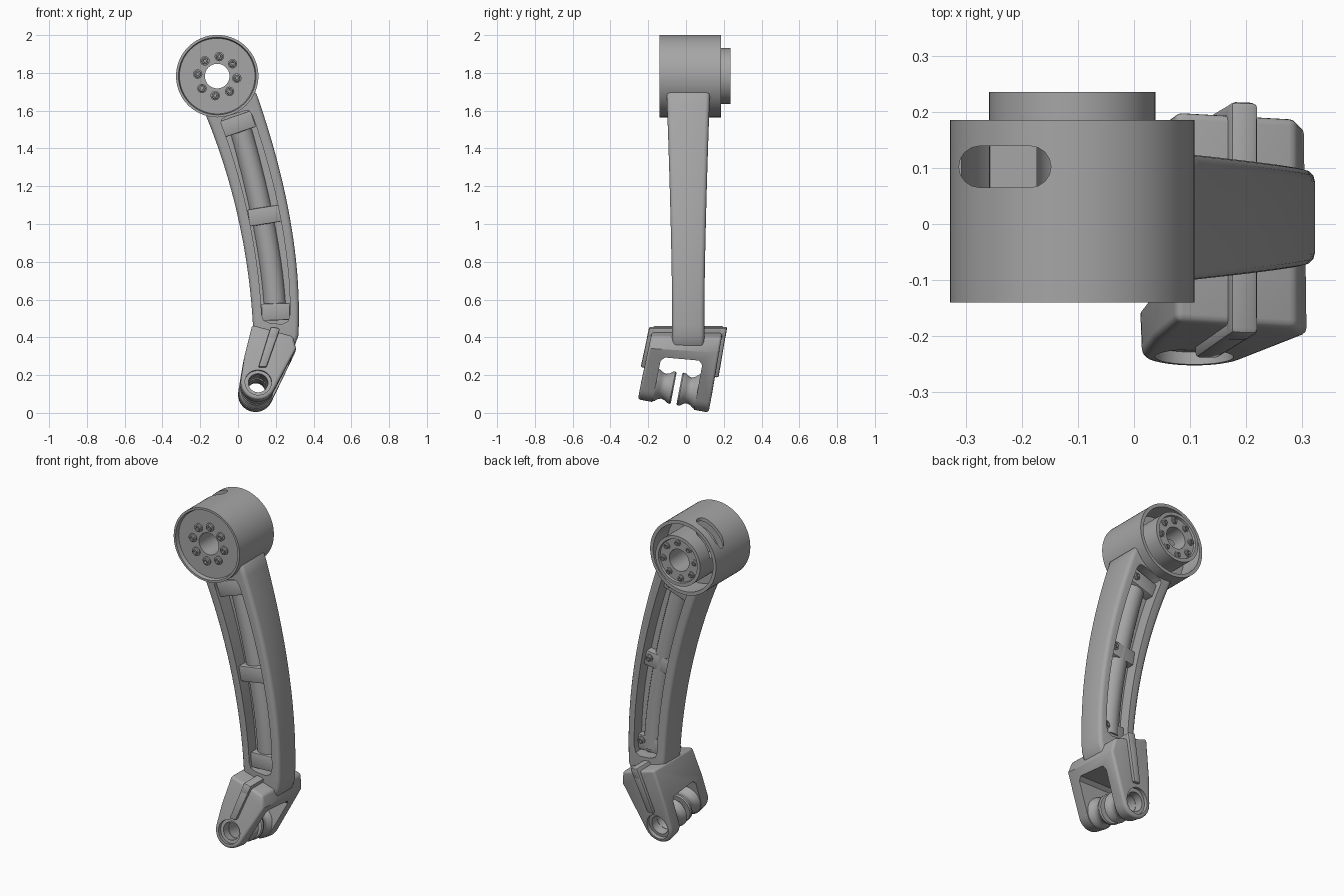
import bpy, bmesh, math
from mathutils import Vector
from mathutils.geometry import interpolate_bezier

old = bpy.data.objects.get("Cube")
if old:
    bpy.data.objects.remove(old)

grey = bpy.data.materials.new("satin grey")
grey.use_nodes = True
grey.diffuse_color = (0.38, 0.38, 0.38, 1)
grey.node_tree.nodes["Principled BSDF"].inputs["Base Color"].default_value = grey.diffuse_color

MID = 0.012                      # arm centre plane
HEAD = Vector((-0.11, 0, 1.783))  # head axis
PIN = Vector((0.1, -0.05, 0.13))  # fork pin centre


def activate(ob):
    bpy.ops.object.select_all(action='DESELECT')
    ob.select_set(True)
    bpy.context.view_layer.objects.active = ob


def make(name, bm):
    bmesh.ops.recalc_face_normals(bm, faces=bm.faces)
    me = bpy.data.meshes.new(name)
    bm.to_mesh(me)
    bm.free()
    me.materials.append(grey)
    ob = bpy.data.objects.new(name, me)
    bpy.context.collection.objects.link(ob)
    return ob


def prism(name, outline, y0, y1):
    """Extrude an x-z outline along y."""
    bm = bmesh.new()
    a = [bm.verts.new((x, y0, z)) for x, z in outline]
    b = [bm.verts.new((x, y1, z)) for x, z in outline]
    bm.faces.new(a)
    bm.faces.new(b)
    for i in range(len(a)):
        j = i - 1
        bm.faces.new((a[j], a[i], b[i], b[j]))
    return make(name, bm)


def revolve(name, profile, centre=(0, 0, 0), steps=48, closed=True):
    """Spin (y, radius) pairs around the y axis."""
    bm = bmesh.new()
    c = Vector(centre)
    rings = []
    for y, r in profile:
        angles = [math.tau * k / steps for k in range(steps)]
        rings.append([bm.verts.new(c + Vector((r * math.cos(t), y, r * math.sin(t)))) for t in angles])
    pairs = list(zip(rings, rings[1:]))
    if closed:
        pairs.append((rings[-1], rings[0]))
    else:
        bm.faces.new(rings[0])
        bm.faces.new(rings[-1])
    for p, q in pairs:
        for k in range(steps):
            bm.faces.new((p[k - 1], p[k], q[k], q[k - 1]))
    return make(name, bm)


def bevel(ob, width, segments=3):
    activate(ob)
    m = ob.modifiers.new("bevel", 'BEVEL')
    m.width, m.segments, m.limit_method, m.angle_limit = width, segments, 'ANGLE', math.radians(40)
    bpy.ops.object.modifier_apply(modifier=m.name)


def cut(ob, *cutters):
    for c in cutters:
        activate(ob)
        m = ob.modifiers.new("cut", 'BOOLEAN')
        m.operation, m.object, m.solver = 'DIFFERENCE', c, 'EXACT'
        bpy.ops.object.modifier_apply(modifier=m.name)
        bpy.data.objects.remove(c)


def smooth(ob, angle=35):
    activate(ob)
    bpy.ops.object.shade_smooth_by_angle(angle=math.radians(angle))


def bez(a, b, c, d, n=24):
    return [tuple(p) for p in interpolate_bezier(*[Vector(p) for p in (a, b, c, d)], n)]


def slab(cx, cz, w, h, tilt):
    """Corners of a tilted rectangle."""
    c, s = math.cos(math.radians(tilt)), math.sin(math.radians(tilt))
    return [(cx + u * c - v * s, cz + u * s + v * c)
            for u, v in ((-w / 2, -h / 2), (w / 2, -h / 2), (w / 2, h / 2), (-w / 2, h / 2))]


# Head: hollow drum with an inner hub, open at the back
head = revolve("head_drum", [(-.118, .065), (-.118, .2), (-.14, .205), (-.14, .218), (.185, .218),
                             (.185, .198), (.05, .198), (.05, .148), (.235, .148), (.235, .128),
                             (.222, .125), (.222, .065)], HEAD, 72)
ends = [(-.275, 90), (-.185, -90)]
bm = bmesh.new()
slot = []
for x, start in ends:
    for k in range(9):
        t = math.radians(start + 180 * k / 8)
        slot.append(bm.verts.new((x + .037 * math.cos(t), .102 + .037 * math.sin(t), 1.8)))
f = bm.faces.new(slot)
up = bmesh.ops.extrude_face_region(bm, geom=[f])["geom"]
bmesh.ops.translate(bm, vec=(0, 0, .3), verts=[v for v in up if isinstance(v, bmesh.types.BMVert)])
cut(head, make("slot_cutter", bm))
smooth(head)


# Socket-head bolts
def bolt(name, x, y, z, side, size=1):
    shape = [(0, .025), (.008, .025), (.01, .018), (.018, .016), (.018, .009), (.008, .008)]
    smooth(revolve(name, [(side * d * size, r * size) for d, r in shape], (x, y, z), 16, False))


for k in range(8):
    t = math.radians(84 + 45 * k)
    x, z = HEAD.x + .104 * math.cos(t), HEAD.z + .104 * math.sin(t)
    bolt("front_bolt", x, -.119, z, -1)
    bolt("back_bolt", x, .221, z, 1, .8)

# Arm: curved tapered beam
left = [(-.16, 1.64)] + bez((-.17, 1.575), (-.02, 1.21), (.06, .83), (.08, .45)) + [(.1, .38)]
right = [(.05, 1.73)] + bez((.098, 1.69), (.245, 1.27), (.34, .83), (.32, .41)) + [(.295, .34)]
bm = bmesh.new()
rows = []
for l, r in zip(left, right):
    row = []
    for (x, z), s in ((l, -1), (r, -1), (r, 1), (l, 1)):
        half = .085 + .03 * max(0, (z - .5) / 1.2) ** 1.5
        row.append(bm.verts.new((x, MID + s * half, z)))
    rows.append(row)
bm.faces.new(rows[0])
bm.faces.new(rows[-1])
for p, q in zip(rows, rows[1:]):
    for k in range(4):
        bm.faces.new((p[k - 1], p[k], q[k], q[k - 1]))
arm = make("arm_beam", bm)
bevel(arm, .022)

# Pockets on both faces leave a thin web between the rails
pocket = bez((-.09, 1.535), (.03, 1.22), (.11, .85), (.125, .52))
pocket += [(.135, .49), (.17, .475), (.235, .47), (.265, .485)]
pocket += bez((.275, .52), (.28, .85), (.195, 1.24), (.077, 1.575))
pocket += [(.06, 1.597), (.04, 1.6), (-.065, 1.568), (-.085, 1.555)]
cut(arm, prism("front_pocket_cutter", pocket, -.3, MID - .015),
    prism("back_pocket_cutter", pocket, MID + .015, .3),
    revolve("head_cutter", [(-.3, .207), (.3, .207)], HEAD, 72, False))
smooth(arm)

# Conduit running down the pocket
curve = bpy.data.curves.new("conduit", 'CURVE')
curve.dimensions = '3D'
curve.bevel_depth, curve.bevel_resolution, curve.use_fill_caps = .06, 6, True
path = bez((.0, 1.55), (.09, 1.24), (.185, .85), (.198, .51))
spline = curve.splines.new('POLY')
spline.points.add(len(path) - 1)
for p, (x, z) in zip(spline.points, path):
    p.co = (x, MID, z, 1)
curve.materials.append(grey)
conduit = bpy.data.objects.new("conduit", curve)
bpy.context.collection.objects.link(conduit)
activate(conduit)
bpy.ops.object.convert(target='MESH')
smooth(bpy.context.object)

# Clips holding the conduit, each with a bolt at the back
for name, cx, cz, w, h, tilt, depth in (("upper_clip", .0, 1.53, .172, .09, 19, .088),
                                        ("middle_clip", .143, 1.045, .175, .09, 9, .078),
                                        ("lower_clip", .2, .535, .15, .09, 2, .07)):
    clip = prism(name, slab(cx, cz, w, h, tilt), MID - depth, MID + depth - .02)
    bevel(clip, .006, 2)
    smooth(clip)
    bolt(name + "_bolt", cx + .05, MID + depth - .021, cz + .015, 1, .9)


# Fork parts are drawn upright, then leaned over around the pin
def lean(ob):
    for v in ob.data.vertices:
        x, y, z = v.co
        fade = 1 - min(max(z / .3, 0), 1)
        v.co = PIN + Vector((x - .04 * y * fade, y + .19 * z, z - .187 * y * fade))
    smooth(ob)


arc = [(.093 * math.cos(math.radians(t)), .093 * math.sin(math.radians(t))) for t in range(170, 336, 11)]
fork = prism("fork", [(-.025, .335), (-.07, .15)] + arc + [(.205, .2), (.19, .272)], -.187, .187)
bevel(fork, .014)
bm = bmesh.new()
gap = [bm.verts.new((-.5, y, z)) for y, z in
       ((-.11, -.3), (.11, -.3), (.11, .135), (.09, .155), (-.09, .155), (-.11, .135))]
f = bm.faces.new(gap)
up = bmesh.ops.extrude_face_region(bm, geom=[f])["geom"]
bmesh.ops.translate(bm, vec=(1, 0, 0), verts=[v for v in up if isinstance(v, bmesh.types.BMVert)])
cut(fork, make("gap_cutter", bm),
    revolve("pin_cutter", [(-.3, .07), (-.165, .07), (-.165, .052), (.165, .052), (.165, .07), (.3, .07)],
            closed=False))
lean(fork)

# Raised band over the top of the fork and down both cheeks
band = prism("fork_top_band", [(.073, .328), (.122, .318), (.105, .26), (.055, .26)], -.207, .207)
bevel(band, .01, 2)
lean(band)
for side, name in ((-1, "front_cheek_rib"), (1, "back_cheek_rib")):
    rib = prism(name, [(.073, .325), (.122, .315), (.045, .085), (.002, .085)], side * .17, side * .206)
    bevel(rib, .008, 2)
    lean(rib)

# Waisted bushings facing each other between the cheeks
for side, name in ((-1, "front_bushing"), (1, "back_bushing")):
    shape = [(.015, .05), (.015, .08), (.022, .086), (.034, .084), (.05, .072), (.068, .067),
             (.086, .073), (.1, .085), (.115, .09), (.115, .05)]
    lean(revolve(name, [(side * y, r) for y, r in shape]))
